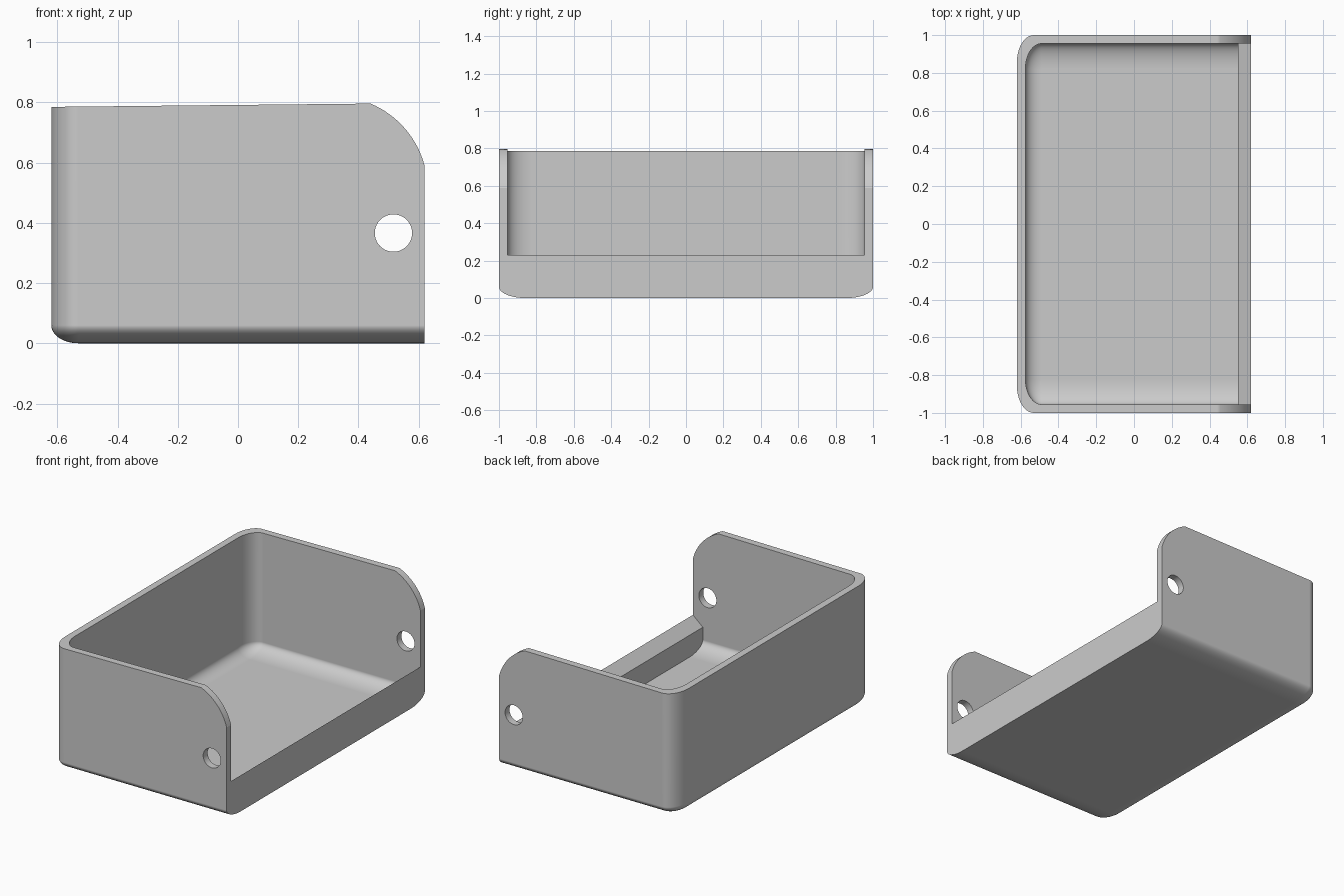
import bpy, bmesh, math

if "Cube" in bpy.data.objects:
    bpy.data.objects.remove(bpy.data.objects["Cube"])

grey = bpy.data.materials.new("light grey")
grey.diffuse_color = (0.6, 0.6, 0.6, 1)
grey.use_nodes = True
grey.node_tree.nodes["Principled BSDF"].inputs["Base Color"].default_value = grey.diffuse_color


def finish(bm, name):
    bmesh.ops.remove_doubles(bm, verts=bm.verts, dist=1e-5)
    bmesh.ops.recalc_face_normals(bm, faces=bm.faces)
    mesh = bpy.data.meshes.new(name)
    bm.to_mesh(mesh)
    bm.free()
    ob = bpy.data.objects.new(name, mesh)
    bpy.context.collection.objects.link(ob)
    mesh.materials.append(grey)
    return ob


def rounded_tub(name, x0, x1, hy, z0, z1, rx, ry, rz, n=12):
    """Block rounded at the two back corners and along the bottom, flat at x1."""
    bm = bmesh.new()
    arc = [math.pi / 2 * i / n for i in range(n + 1)]
    levels = [(math.sin(a), z0 + rz * (1 - math.cos(a))) for a in arc] + [(1, z1)]
    rings = []
    for s, z in levels:
        corner = [(x0 + rx - rx * s * math.sin(a), hy - ry + ry * s * math.cos(a)) for a in arc]
        half = [(x1, hy - ry + ry * s)] + corner
        plan = half + [(x, -y) for x, y in reversed(half)]
        rings.append([bm.verts.new((x, y, z)) for x, y in plan])
    for a, b in zip(rings, rings[1:]):
        for i in range(len(a)):
            j = (i + 1) % len(a)
            bm.faces.new((a[i], a[j], b[j], b[i]))
    bm.faces.new(rings[0])
    bm.faces.new(rings[-1])
    return finish(bm, name)


def prism(name, profile, hy):
    """Side profile (x, z) extruded across y."""
    bm = bmesh.new()
    a, b = [[bm.verts.new((x, y, z)) for x, z in profile] for y in (-hy, hy)]
    bm.faces.new(a)
    bm.faces.new(b)
    for i in range(len(a)):
        j = (i + 1) % len(a)
        bm.faces.new((a[i], a[j], b[j], b[i]))
    return finish(bm, name)


def cut(ob, tool, operation):
    mod = ob.modifiers.new("cut", 'BOOLEAN')
    mod.operation, mod.solver, mod.object = operation, 'EXACT', tool
    bpy.context.view_layer.objects.active = ob
    bpy.ops.object.modifier_apply(modifier=mod.name)
    bpy.data.objects.remove(tool)


# Outer body
tray = rounded_tub("tray", -0.62, 0.62, 1.0, 0, 0.9, 0.09, 0.145, 0.06)

# Side outline: slightly rising rim and rounded front shoulder
cx, cz, r = 0.32, 0.51, 0.31
a0, a1 = math.radians(67.2), math.radians(15)
shoulder = [(cx + r * math.cos(a0 + (a1 - a0) * i / 16), cz + r * math.sin(a0 + (a1 - a0) * i / 16))
            for i in range(17)]
cut(tray, prism("outline", [(-0.7, 0.784)] + shoulder + [(0.7, 0.5), (0.7, -0.1), (-0.7, -0.1)], 1.1),
    'INTERSECT')

# Hollow inside
cut(tray, rounded_tub("cavity", -0.575, 0.55, 0.955, 0.03, 1.0, 0.085, 0.135, 0.06), 'DIFFERENCE')

# Open front above a low sloping lip
cut(tray, prism("opening", [(0.52, 0.144), (0.62, 0.23), (0.7, 0.299), (0.7, 1.0), (0.52, 1.0)], 0.955),
    'DIFFERENCE')

# Pivot holes through both side walls
circle = [(0.516 + 0.062 * math.cos(math.tau * i / 40), 0.366 + 0.062 * math.sin(math.tau * i / 40))
          for i in range(40)]
cut(tray, prism("holes", circle, 1.1), 'DIFFERENCE')

# Smooth fillets, crisp edges
bpy.ops.object.select_all(action='DESELECT')
tray.select_set(True)
bpy.context.view_layer.objects.active = tray
bpy.ops.object.shade_smooth_by_angle(angle=math.radians(30))
weighted = tray.modifiers.new("weighted normals", 'WEIGHTED_NORMAL')
weighted.keep_sharp = True
